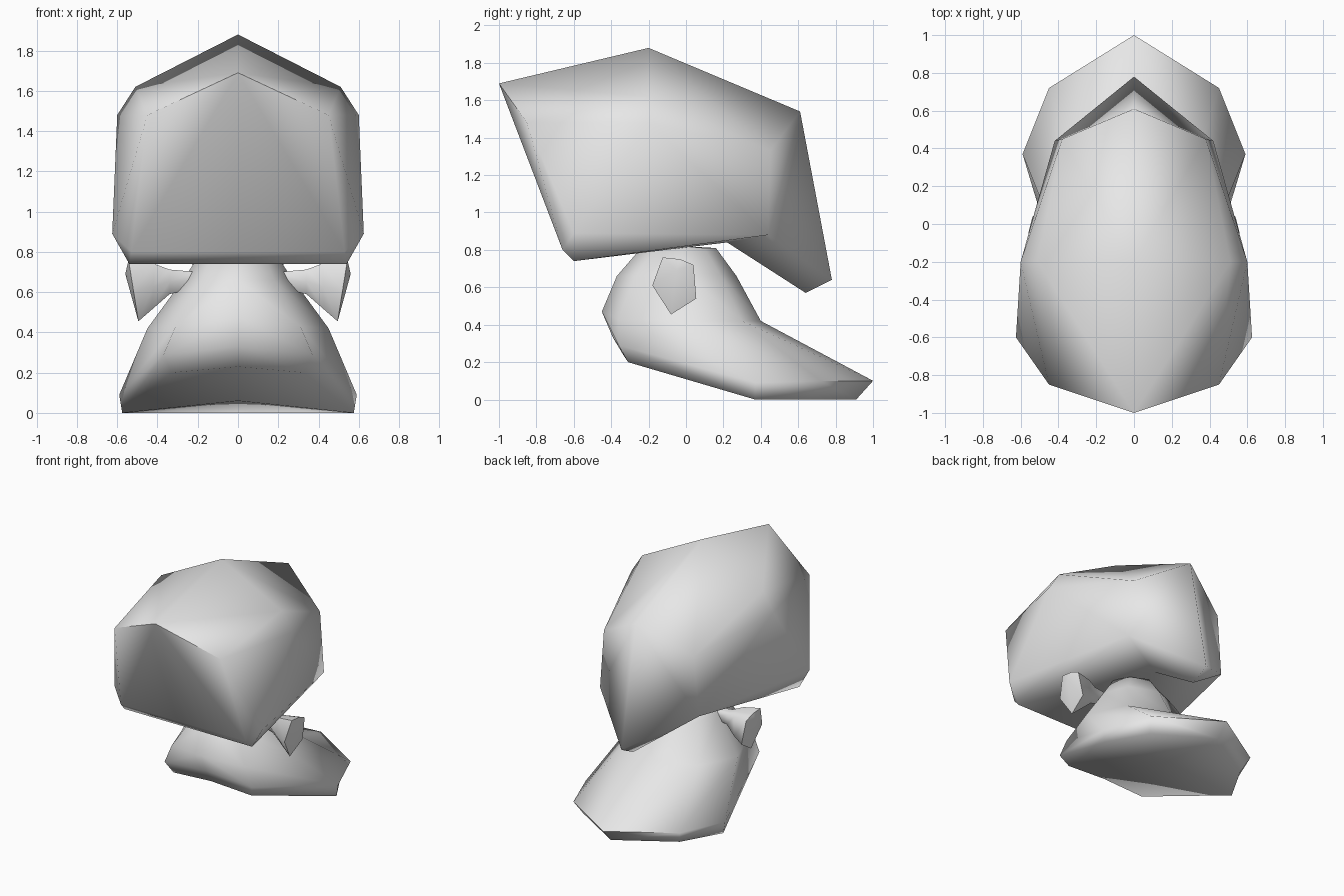
import bpy, bmesh, math

if "Cube" in bpy.data.objects:
    bpy.data.objects.remove(bpy.data.objects["Cube"])

grey = bpy.data.materials.new("plain_grey")
grey.diffuse_color = (0.8, 0.8, 0.8, 1)
grey.use_nodes = True
grey.node_tree.nodes["Principled BSDF"].inputs["Base Color"].default_value = grey.diffuse_color


def finish(name, bm, angle=70):
    """Mirror the half mesh across x, weld the seam and shade it smooth."""
    half = bm.verts[:] + bm.edges[:] + bm.faces[:]
    bmesh.ops.mirror(bm, geom=half, axis='X', merge_dist=0.0005)
    bmesh.ops.remove_doubles(bm, verts=bm.verts[:], dist=0.0005)
    bmesh.ops.recalc_face_normals(bm, faces=bm.faces[:])
    me = bpy.data.meshes.new(name)
    bm.to_mesh(me)
    bm.free()
    me.materials.append(grey)
    ob = bpy.data.objects.new(name, me)
    bpy.context.collection.objects.link(ob)
    bpy.ops.object.select_all(action='DESELECT')
    ob.select_set(True)
    bpy.context.view_layer.objects.active = ob
    bpy.ops.object.shade_smooth_by_angle(angle=math.radians(angle))
    return ob


def bridge(bm, rings, closed):
    """Join successive rings of points with quads; return the vertex rings."""
    vr = [[bm.verts.new(p) for p in ring] for ring in rings]
    n = len(vr[0])
    for a, b in zip(vr, vr[1:]):
        for i in range(n if closed else n - 1):
            j = (i + 1) % n
            bm.faces.new((a[i], a[j], b[j], b[i]))
    return vr


# Head: right half, centre-line points (t*, b*) and side points (s*)
pts = {
    "t0": (0, -1, 1.69), "t1": (0, -.2, 1.88), "t2": (0, .61, 1.54),
    "t3": (0, .78, .64), "t4": (0, .64, .57),
    "b1": (0, .22, .84), "b2": (0, -.6, .74), "b3": (0, -.66, .8),
    "s0": (.45, -.85, 1.48), "s1": (.51, -.2, 1.62), "s7": (.6, -.2, 1.48),
    "s2": (.38, .45, 1.33), "s3": (.42, .44, .88),
    "s4": (.54, -.6, .74), "s5": (.53, -.66, .8), "s6": (.625, -.6, .89),
}
faces = ("t0 t1 s1 s0", "t1 t2 s2 s1", "s0 s1 s7", "s1 s2 s7",   # crown
         "t2 t3 s3 s2", "t3 t4 s3", "t4 b1 s3",                  # back point
         "b1 b2 s4 s3", "s7 s2 s3 s6", "s6 s3 s4",               # base, side
         "t0 s0 s5 b3", "b3 s5 s4 b2", "s0 s7 s6 s5", "s5 s6 s4")  # face
bm = bmesh.new()
v = {k: bm.verts.new(p) for k, p in pts.items()}
for f in faces:
    bm.faces.new([v[k] for k in f.split()])
finish("head", bm)

# Body: half rings from neck to base, each running front to back
body_rings = [
    [(0, -.24, .81), (.12, -.16, .81), (.17, -.02, .82), (.12, .1, .81), (0, .16, .81)],
    [(0, -.37, .66), (.18, -.27, .66), (.26, -.02, .68), (.2, .18, .67), (0, .27, .66)],
    [(0, -.45, .47), (.31, -.36, .43), (.45, .02, .42), (.32, .3, .42), (0, .4, .42)],
    [(0, -.39, .33), (.37, -.36, .29), (.59, .37, .09), (.45, .72, .1), (0, 1, .1)],
    [(0, -.33, .23), (.33, -.31, .2), (.575, .37, 0), (.41, .66, 0), (0, .91, 0)],
]
bm = bmesh.new()
vr = bridge(bm, body_rings, False)
bm.faces.new(vr[0])
# Hollowed underside
c = bm.verts.new((0, .37, .06))
for a, b in zip(vr[-1], vr[-1][1:]):
    bm.faces.new((a, b, c))
finish("body", bm)

# Arms: thin shoulder flaring into a six-sided hand
hand = [(-.125, .76), (-.18, .61), (-.08, .455), (.055, .54), (.04, .72), (-.03, .75)]
cy, cz = -.05, .68


def arm_ring(x, scale, slant):
    return [(x + slant * (z - .455), cy + (y - cy) * scale, cz + (z - cz) * scale)
            for y, z in hand]


bm = bmesh.new()
vr = bridge(bm, [arm_ring(.2, .25, 0), arm_ring(.34, .4, 0),
                 arm_ring(.43, .75, -.05), arm_ring(.495, 1, .16)], True)
bm.faces.new(vr[0])
tip = bm.verts.new((.56, -.05, .69))
for i in range(6):
    bm.faces.new((vr[-1][i], vr[-1][(i + 1) % 6], tip))
finish("arms", bm)
